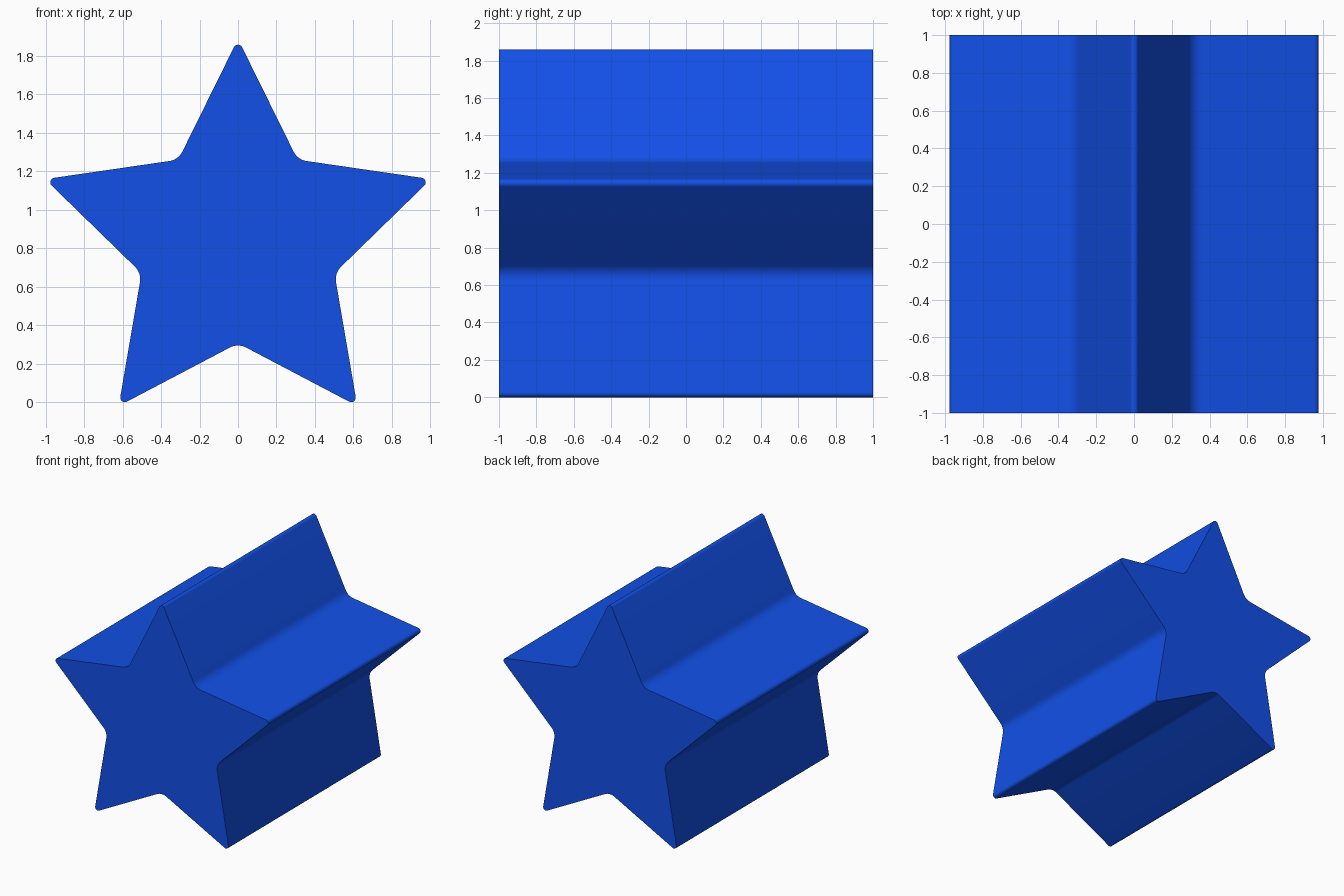
import bpy, bmesh, math
from mathutils import Vector

if "Cube" in bpy.data.objects:
    bpy.data.objects.remove(bpy.data.objects["Cube"])

OUTER, INNER = 1.055, 0.5275   # sharp star radii before rounding
TRIM = 0.048                   # distance trimmed off each side of a corner
SEGMENTS = 8                   # arc segments per rounded corner
HALF_DEPTH = 1.0


def fillet(prev, corner, nxt):
    """Points of a circular arc that rounds one corner."""
    u, v = (prev - corner).normalized(), (nxt - corner).normalized()
    half = u.angle(v) / 2
    radius = TRIM * math.tan(half)
    bisector = (u + v).normalized()
    centre = corner + bisector * (TRIM / math.cos(half))
    side = (v - u).normalized()
    sweep = math.pi / 2 - half
    pts = []
    for i in range(SEGMENTS + 1):
        a = -sweep + 2 * sweep * i / SEGMENTS
        pts.append(centre + (side * math.sin(a) - bisector * math.cos(a)) * radius)
    return pts


# Rounded five-point star outline, resting on z = 0
corners = []
for i in range(10):
    r = INNER if i % 2 else OUTER
    a = i * math.pi / 5
    corners.append(Vector((r * math.sin(a), r * math.cos(a))))
outline = []
for i, c in enumerate(corners):
    outline += fillet(corners[i - 1], c, corners[(i + 1) % 10])
base = min(p.y for p in outline)

# Extrude the outline along y
bm = bmesh.new()
front = bm.faces.new([bm.verts.new((p.x, -HALF_DEPTH, p.y - base)) for p in outline])
ext = bmesh.ops.extrude_face_region(bm, geom=[front], use_keep_orig=True)
moved = [g for g in ext["geom"] if isinstance(g, bmesh.types.BMVert)]
bmesh.ops.translate(bm, verts=moved, vec=(0, 2 * HALF_DEPTH, 0))
bmesh.ops.recalc_face_normals(bm, faces=bm.faces[:])
mesh = bpy.data.meshes.new("star_prism")
bm.to_mesh(mesh)
bm.free()

star = bpy.data.objects.new("star_prism", mesh)
bpy.context.collection.objects.link(star)

# Blue material
blue = bpy.data.materials.new("blue")
blue.diffuse_color = (0.006, 0.08, 0.8, 1)
blue.use_nodes = True
blue.node_tree.nodes["Principled BSDF"].inputs["Base Color"].default_value = blue.diffuse_color
mesh.materials.append(blue)

# Smooth rounded corners, crisp end caps
bpy.context.view_layer.objects.active = star
star.select_set(True)
bpy.ops.object.shade_smooth_by_angle(angle=math.radians(30))
